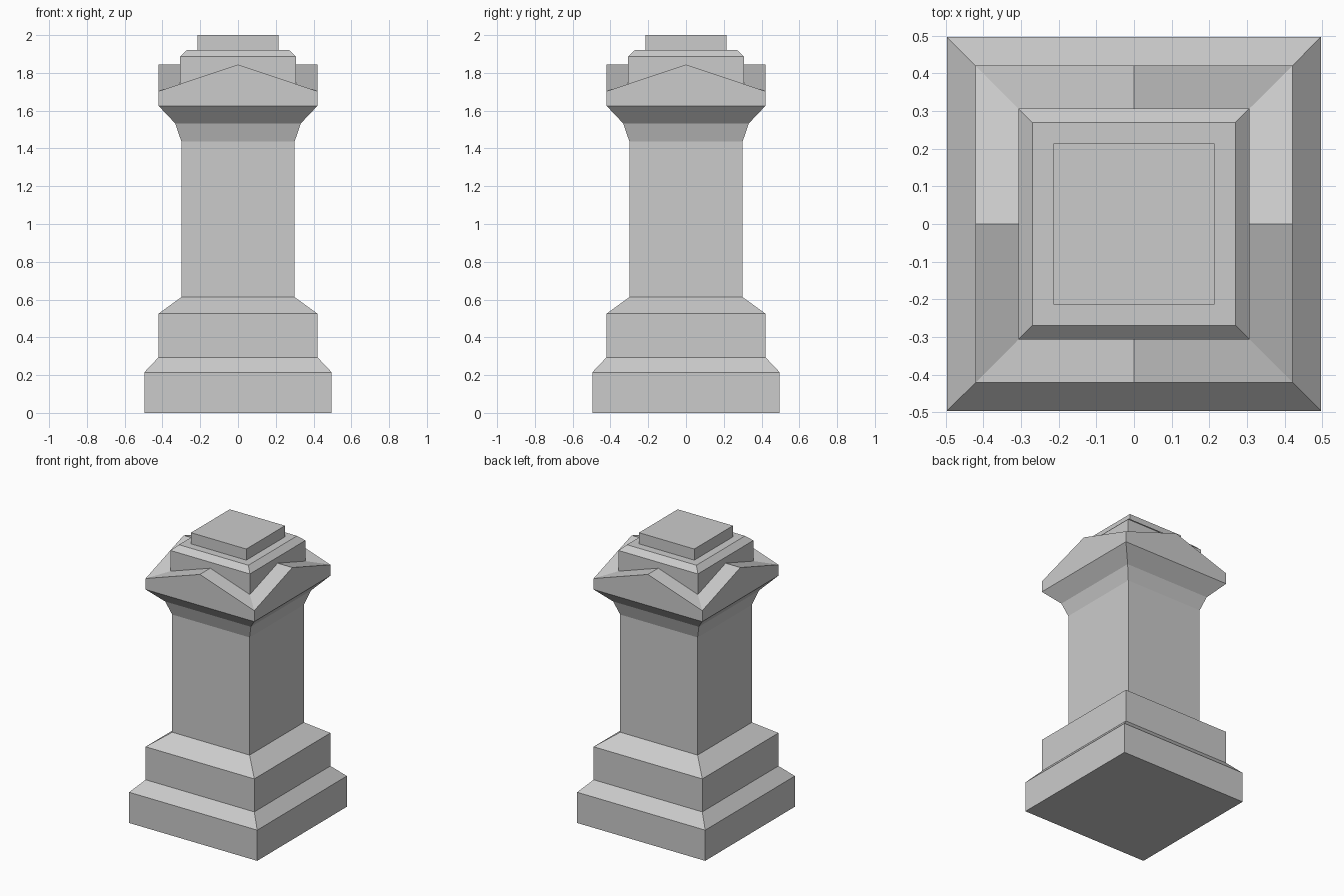
import bpy
import bmesh

if "Cube" in bpy.data.objects:
    bpy.data.objects.remove(bpy.data.objects["Cube"])


def square_ring(bm, half, z_corner, z_mid):
    """Ring of corners and side midpoints; midpoints may sit higher for gables."""
    dirs = [(-1, -1), (0, -1), (1, -1), (1, 0), (1, 1), (0, 1), (-1, 1), (-1, 0)]
    return [bm.verts.new((half * x, half * y, z_corner if x and y else z_mid))
            for x, y in dirs]


def stack(name, profile, bottom=False, top=False):
    """Bridge square rings given as (half width, z) or (half width, corner z, mid z)."""
    bm = bmesh.new()
    rings = [square_ring(bm, p[0], p[1], p[-1]) for p in profile]
    for a, b in zip(rings, rings[1:]):
        for i in range(8):
            j = (i + 1) % 8
            bm.faces.new((a[i], a[j], b[j], b[i]))
    if bottom:
        bm.faces.new(rings[0][::-1])
    if top:
        bm.faces.new(rings[-1])
    # Merge flat halves so only real creases remain
    bmesh.ops.dissolve_limit(bm, angle_limit=0.01, verts=bm.verts[:], edges=bm.edges[:])
    mesh = bpy.data.meshes.new(name)
    bm.to_mesh(mesh)
    bm.free()
    obj = bpy.data.objects.new(name, mesh)
    bpy.context.collection.objects.link(obj)
    return obj


SHAFT, BODY = 0.30, 0.421
EAVE, RIDGE = 1.703, 1.844
BLOCK = 0.307
VALLEY = RIDGE - (RIDGE - EAVE) * BLOCK / BODY

# Stepped plinth with sloped shoulders
stack("plinth", [(0.496, 0), (0.496, 0.215), (BODY, 0.294),
                 (BODY, 0.525), (SHAFT, 0.613)], bottom=True)

# Plain shaft with flared neck
stack("shaft", [(SHAFT, 0.613), (SHAFT, 1.437), (0.332, 1.532), (BODY, 1.626)])

# Four-gabled cap, valleys at the corners, with chamfered block rising from it
stack("gabled_cap", [(BODY, 1.626), (BODY, EAVE, RIDGE), (BLOCK, VALLEY, RIDGE),
                     (BLOCK, 1.886), (0.269, 1.922)], top=True)

# Small square block on top
stack("top_block", [(0.214, 1.922), (0.214, 2.0)], top=True)
